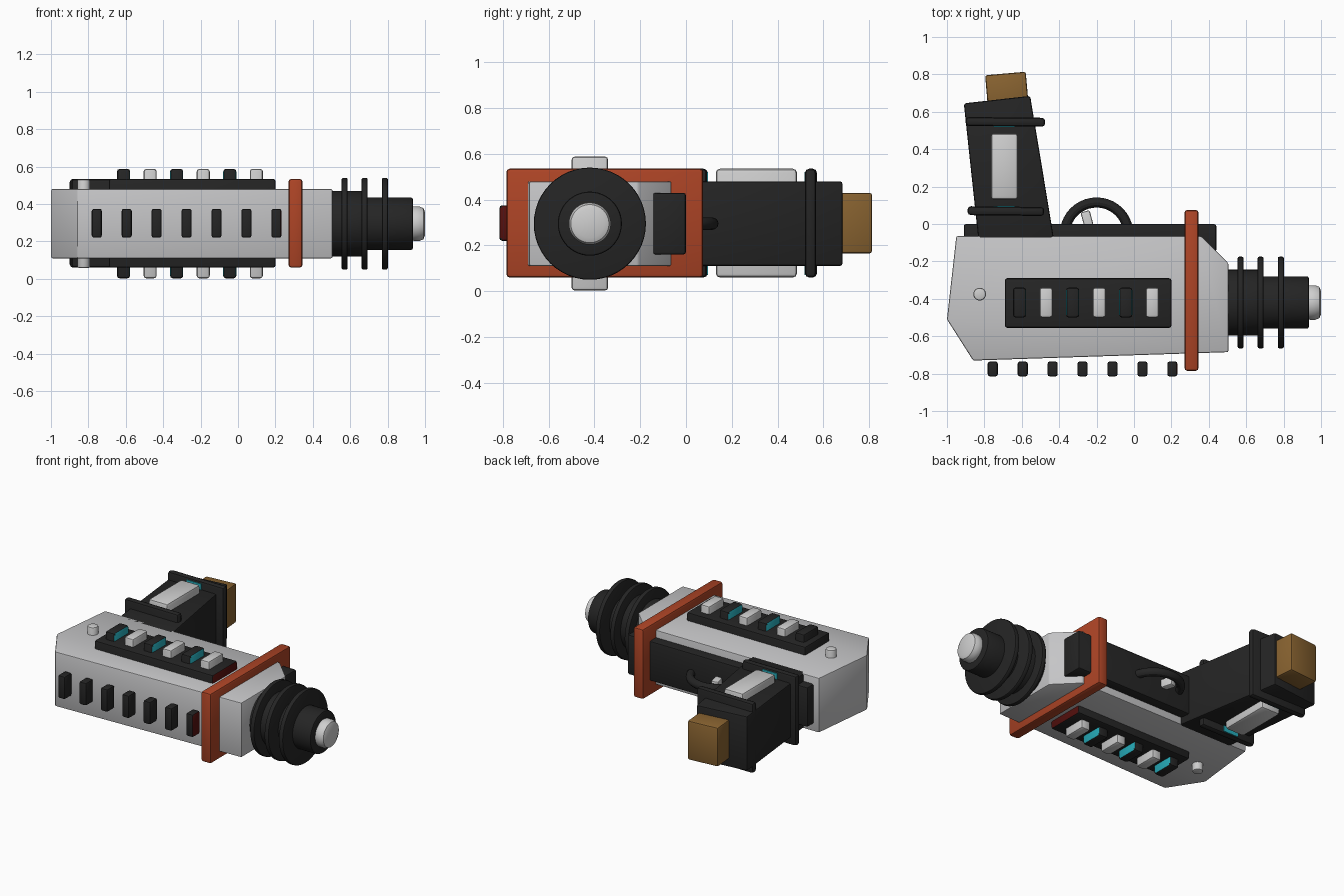
import bpy, bmesh, math
from mathutils import Matrix, Vector

if "Cube" in bpy.data.objects:
    bpy.data.objects.remove(bpy.data.objects["Cube"])

ZC = 0.295          # mid-plane of the model, which lies on its side
BARREL_Y = -0.42


def material(name, rgb):
    m = bpy.data.materials.new(name)
    m.diffuse_color = (*rgb, 1)
    m.use_nodes = True
    m.node_tree.nodes["Principled BSDF"].inputs["Base Color"].default_value = m.diffuse_color
    return m


WHITE = material("light grey shell", (0.56, 0.56, 0.57))
PALE = material("pale inserts", (0.62, 0.62, 0.62))
DARK = material("charcoal", (0.018, 0.018, 0.018))
ORANGE = material("burnt orange", (0.42, 0.058, 0.019))
BROWN = material("bronze", (0.25, 0.125, 0.03))
CYAN = material("cyan glow", (0.02, 0.42, 0.5))
RED = material("dark red", (0.09, 0.005, 0.004))


def finish(bm, name, mat, bevel=0.0, accent=None, rule=None):
    """Bevel the sharp edges, make the object, colour faces by a normal rule."""
    bmesh.ops.recalc_face_normals(bm, faces=bm.faces)
    if bevel:
        sharp = [e for e in bm.edges if e.calc_face_angle(0) > math.radians(30)]
        bmesh.ops.bevel(bm, geom=sharp, offset=bevel, segments=2,
                        profile=0.5, affect='EDGES')
    bm.normal_update()
    me = bpy.data.meshes.new(name)
    me.materials.append(mat)
    if accent:
        me.materials.append(accent)
        for f in bm.faces:
            f.material_index = int(rule(f.normal))
    for f in bm.faces:
        f.smooth = True
    bm.to_mesh(me)
    bm.free()
    me.set_sharp_from_angle(angle=math.radians(30))
    ob = bpy.data.objects.new(name, me)
    bpy.context.collection.objects.link(ob)
    return ob


def box(name, mat, x, y, z, bevel=0.012, turn=0, accent=None, rule=None):
    """Box from (min, max) ranges, optionally turned about z (degrees)."""
    bm = bmesh.new()
    size = [b - a for a, b in (x, y, z)]
    centre = Vector([(a + b) / 2 for a, b in (x, y, z)])
    mtx = (Matrix.Translation(centre) @ Matrix.Rotation(math.radians(turn), 4, 'Z')
           @ Matrix.Diagonal((*size, 1)))
    bmesh.ops.create_cube(bm, size=1, matrix=mtx)
    return finish(bm, name, mat, bevel, accent, rule)


def prism(name, mat, outline, z, bevel=0.012):
    """Outline in the xy plane, extruded through z."""
    bm = bmesh.new()
    face = bm.faces.new([bm.verts.new((px, py, z[0])) for px, py in outline])
    new = bmesh.ops.extrude_face_region(bm, geom=[face])["geom"]
    bmesh.ops.translate(bm, vec=(0, 0, z[1] - z[0]),
                        verts=[g for g in new if isinstance(g, bmesh.types.BMVert)])
    return finish(bm, name, mat, bevel)


def rod(name, mat, x, radius, bevel=0.01):
    """Round section along the barrel axis."""
    bm = bmesh.new()
    mtx = (Matrix.Translation(((x[0] + x[1]) / 2, BARREL_Y, ZC))
           @ Matrix.Rotation(math.pi / 2, 4, 'Y'))
    bmesh.ops.create_cone(bm, cap_ends=True, segments=48, radius1=radius,
                          radius2=radius, depth=x[1] - x[0], matrix=mtx)
    return finish(bm, name, mat, bevel)


BODY_Z, WIDE_Z = (0.11, 0.48), (0.06, 0.535)

# Main shell and back rail
prism("main_shell", WHITE, [(-0.95, -0.065), (0.36, -0.065), (0.505, -0.21),
      (0.505, -0.685), (-0.86, -0.73), (-1.0, -0.51)], BODY_Z, 0.008)
box("rail", DARK, (-0.91, 0.44), (-0.15, 0.0), (0.16, 0.43))

# Orange collar plate
box("collar_plate", ORANGE, (0.27, 0.345), (-0.785, 0.075), WIDE_Z, 0.015)

# Side panels with alternating dark and pale keys
box("side_panel", DARK, (-0.69, 0.2), (-0.555, -0.29), WIDE_Z,
    accent=RED, rule=lambda n: n.x > 0.9)
for i in range(6):
    cx = -0.612 + i * 0.142
    is_dark = i % 2 == 0
    box(f"panel_key_{i + 1}", DARK if is_dark else PALE,
        (cx - 0.035, cx + 0.035), (-0.5, -0.34), (0.003, 0.588), 0.014,
        accent=CYAN if is_dark else None,
        rule=lambda n, first=(i == 0): n.x > 0.9 or (n.x < -0.9 and not first))

# Row of vent fins along the front
for i in range(7):
    cx = -0.755 + i * 0.16
    box(f"vent_fin_{i + 1}", DARK, (cx - 0.027, cx + 0.027), (-0.815, -0.735),
        (0.22, 0.375), 0.012, accent=RED if i == 6 else None,
        rule=lambda n: n.x > 0.9)

# Through pin near the rear
bm = bmesh.new()
bmesh.ops.create_cone(bm, cap_ends=True, segments=24, radius1=0.034, radius2=0.034,
                      depth=0.475, matrix=Matrix.Translation((-0.825, -0.375, ZC)))
finish(bm, "rear_pin", PALE, 0.01)

# Grip, its two bands, inset plate and end cap
prism("grip", DARK, [(-0.83, -0.1), (-0.425, -0.1), (-0.555, 0.685),
      (-0.91, 0.645)], BODY_Z)
box("grip_plate", PALE, (-0.765, -0.62), (0.13, 0.485), WIDE_Z, 0.018)
for name, y, inner, x in (("lower_band", (0.045, 0.093), 0.093, (-0.89, -0.48)),
                          ("upper_band", (0.522, 0.57), 0.522, (-0.9, -0.475))):
    box(name, DARK, x, y, WIDE_Z, 0.018, turn=-0.6)
    box(name + "_glow", CYAN, (-0.75, -0.64), (inner - 0.004, inner + 0.004),
        (0.07, 0.52), 0)
box("grip_cap", BROWN, (-0.788, -0.57), (0.61, 0.805), (0.165, 0.43), 0.012, turn=5)

# Trigger and its guard ring (swept half loop)
bm = bmesh.new()
rings = []
for i in range(25):
    a = math.pi * (i / 24 * 1.2 - 0.1)
    ring = []
    for j in range(12):
        b = math.tau * j / 12
        r = 0.17 + 0.027 * math.cos(b)
        ring.append(bm.verts.new((-0.2 + r * math.cos(a), -0.055 + r * math.sin(a),
                                  ZC + 0.027 * math.sin(b))))
    rings.append(ring)
for r0, r1 in zip(rings, rings[1:]):
    for j in range(12):
        k = (j + 1) % 12
        bm.faces.new((r0[j], r0[k], r1[k], r1[j]))
for end in (rings[0], rings[-1]):
    bm.faces.new(end)
finish(bm, "trigger_guard", DARK)
box("trigger", PALE, (-0.27, -0.22), (-0.06, 0.07), (0.265, 0.325), 0.01, turn=15)

# Barrel: two steps, three cooling rings and a rounded tip
rod("barrel_base", DARK, (0.48, 0.69), 0.176)
rod("barrel_tube", DARK, (0.66, 0.935), 0.14)
for i, cx in enumerate((0.57, 0.677, 0.785)):
    rod(f"cooling_ring_{i + 1}", DARK, (cx - 0.016, cx + 0.016), 0.245, 0.008)
rod("barrel_tip", PALE, (0.91, 1.0), 0.092, 0.03)
